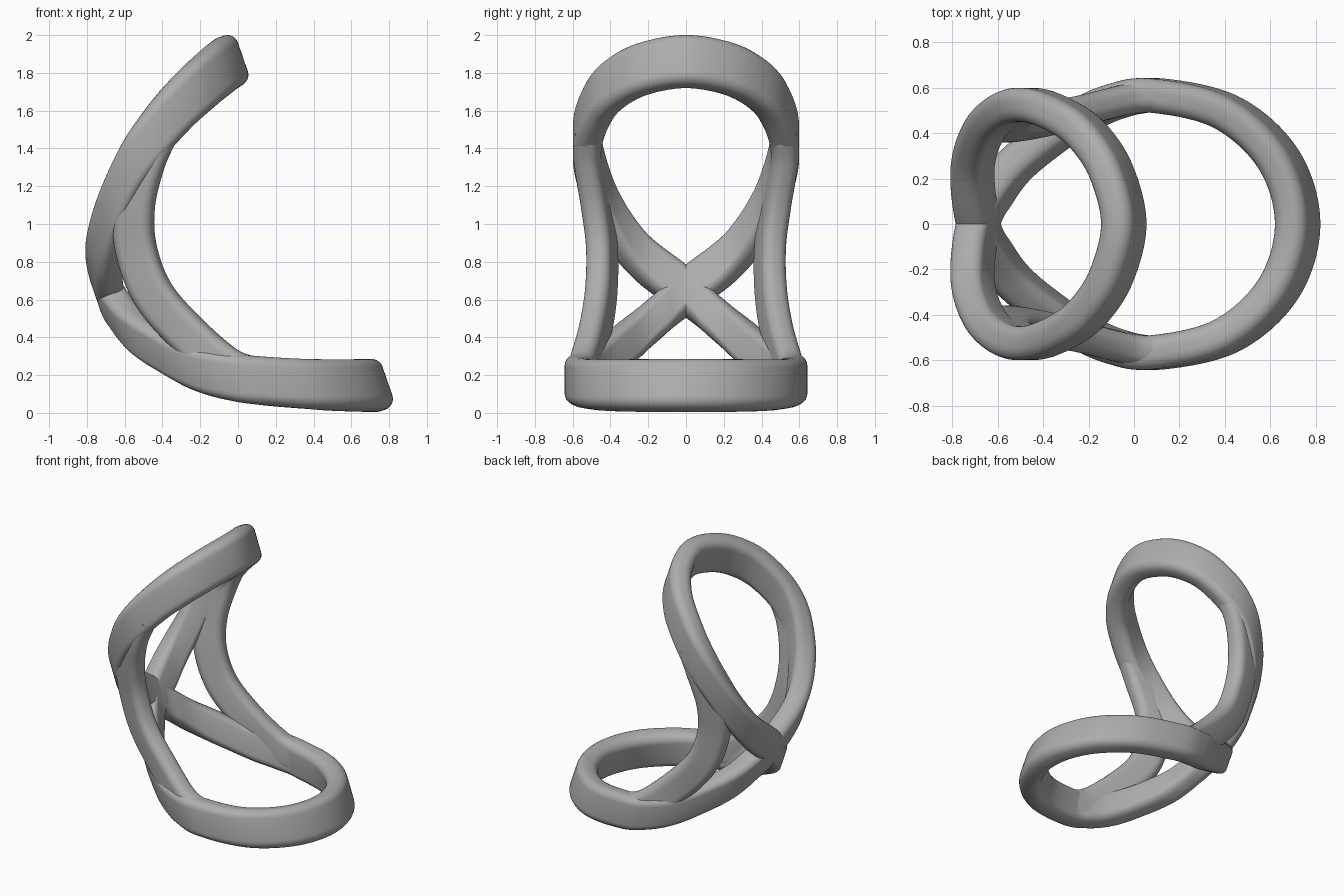
import bpy, bmesh
from math import sin, cos, pi, radians
from mathutils import Vector

cube = bpy.data.objects.get("Cube")
if cube:
    bpy.data.objects.remove(cube, do_unlink=True)

grey = bpy.data.materials.new("plain_grey")
grey.use_nodes = True
colour = (0.42, 0.42, 0.42, 1)
grey.diffuse_color = colour
grey.node_tree.nodes["Principled BSDF"].inputs["Base Color"].default_value = colour


def rounded_rect(thick, height, r, steps=6):
    """Outline of a rounded bar section as (across, along) pairs."""
    pts = []
    for i, (sx, sy) in enumerate([(1, 1), (-1, 1), (-1, -1), (1, -1)]):
        for k in range(steps + 1):
            a = (i + k / steps) * pi / 2
            pts.append((sx * (thick / 2 - r) + r * cos(a),
                        sy * (height / 2 - r) + r * sin(a)))
    return pts


def spline(points, closed, steps=12):
    """Smooth path through the points, as (position, tangent) pairs."""
    p = [Vector(q) for q in points]
    n = len(p)
    if not closed:
        p = [2 * p[0] - p[1]] + p + [2 * p[-1] - p[-2]]
    out = []
    for i in range(n if closed else n - 1):
        a, b, c, d = [p[(i + k - 1) % n] if closed else p[i + k] for k in range(4)]
        for s in range(steps):
            t = s / steps
            pos = 0.5 * (2 * b + (c - a) * t + (2 * a - 5 * b + 4 * c - d) * t**2
                         + (3 * b - a - 3 * c + d) * t**3)
            tan = (c - a) + 2 * (2 * a - 5 * b + 4 * c - d) * t \
                + 3 * (3 * b - a - 3 * c + d) * t**2
            out.append((pos, tan.normalized()))
    if not closed:
        out.append((p[-2], (p[-1] - p[-2]).normalized()))
    return out


def sweep(name, path, section, up_rule, closed):
    """Sweep a section whose long side follows up_rule(tangent, t)."""
    bm = bmesh.new()
    rings = []
    for i, (pos, tan) in enumerate(path):
        up = up_rule(tan, i / (len(path) - 1))
        side = up.cross(tan).normalized()
        rings.append([bm.verts.new(pos + side * a + up * b) for a, b in section])
    n = len(section)
    for i in range(len(rings) if closed else len(rings) - 1):
        r0, r1 = rings[i], rings[(i + 1) % len(rings)]
        for k in range(n):
            bm.faces.new((r0[k], r0[(k + 1) % n], r1[(k + 1) % n], r1[k]))
    if not closed:
        bm.faces.new(rings[0])
        bm.faces.new(rings[-1])
    bmesh.ops.recalc_face_normals(bm, faces=bm.faces)
    mesh = bpy.data.meshes.new(name)
    bm.to_mesh(mesh)
    bm.free()
    mesh.materials.append(grey)
    obj = bpy.data.objects.new(name, mesh)
    bpy.context.collection.objects.link(obj)
    bpy.ops.object.select_all(action='DESELECT')
    obj.select_set(True)
    bpy.context.view_layer.objects.active = obj
    bpy.ops.object.shade_smooth_by_angle(angle=radians(40))
    return obj


# Crossed loop: one continuous bent figure-eight band
upper = [(-.045, 0, 1.86), (-.1, .23, 1.82), (-.2, .385, 1.735), (-.31, .47, 1.63),
         (-.445, .522, 1.475), (-.56, .505, 1.3), (-.66, .41, 1.06), (-.71, .24, .83)]
crossing = [(-.685, 0, .645)]
lower = [(-.62, -.13, .53), (-.53, -.25, .425), (-.4, -.36, .335), (-.245, -.465, .25),
         (-.08, -.54, .2), (.1, -.565, .172), (.41, -.49, .15), (.637, -.283, .145)]
front_end = [(.72, 0, .145)]
half = upper + crossing + lower
loop = half + front_end + [(x, -y, z) for x, y, z in reversed(half[1:])]
lean = Vector((-sin(radians(19)), 0, cos(radians(19))))
sweep("crossed_loop", spline(loop, True), rounded_rect(.15, .28, .06),
      lambda tan, t: lean, True)

# Side struts joining the upper and lower rings
strut = [(-.42, .52, 1.5), (-.495, .515, 1.33), (-.55, .475, 1.1), (-.54, .445, .87),
         (-.45, .45, .63), (-.27, .485, .42), (-.06, .54, .24), (.1, .563, .18)]


def strut_rule(sign):
    def rule(tan, t):
        flat = Vector((-tan.z, 0, tan.x)).normalized()
        return (flat + Vector((0, sign * .35 * sin(pi * t), 0))).normalized()
    return rule


for name, sign in (("back_strut", 1), ("front_strut", -1)):
    sweep(name, spline([(x, sign * y, z) for x, y, z in strut], False),
          rounded_rect(.135, .22, .055), strut_rule(sign), False)
